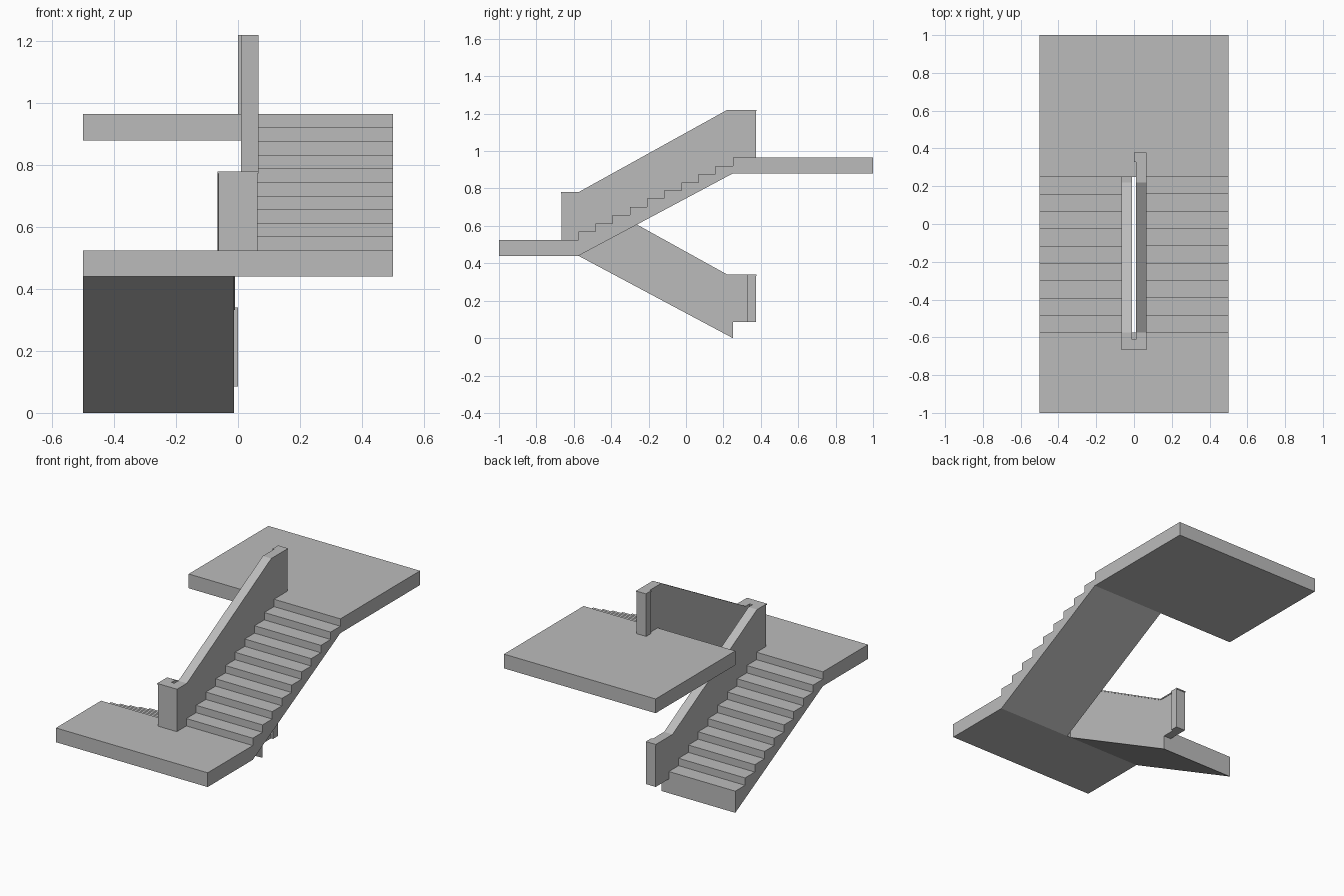
import bpy
import bmesh

cube = bpy.data.objects.get("Cube")
if cube:
    bpy.data.objects.remove(cube)

concrete = bpy.data.materials.new("grey concrete")
concrete.use_nodes = True
grey = (0.5, 0.5, 0.5, 1)
concrete.diffuse_color = grey
concrete.node_tree.nodes["Principled BSDF"].inputs["Base Color"].default_value = grey


def prism(name, points, low, high, axis):
    """Extrude a (y, z) outline along x, or an (x, y) outline along z."""
    bm = bmesh.new()
    place = (lambda a, b: (low, a, b)) if axis == "x" else (lambda a, b: (a, b, low))
    face = bm.faces.new([bm.verts.new(place(a, b)) for a, b in points])
    new = bmesh.ops.extrude_face_region(bm, geom=[face])["geom"]
    shift = (high - low, 0, 0) if axis == "x" else (0, 0, high - low)
    bmesh.ops.translate(bm, vec=shift,
                        verts=[v for v in new if isinstance(v, bmesh.types.BMVert)])
    bmesh.ops.recalc_face_normals(bm, faces=bm.faces)
    mesh = bpy.data.meshes.new(name)
    bm.to_mesh(mesh)
    bm.free()
    mesh.materials.append(concrete)
    obj = bpy.data.objects.new(name, mesh)
    bpy.context.collection.objects.link(obj)


FRONT, BACK = -0.575, 0.25      # ends of both flights
SLAB, RISE, STEPS = 0.085, 0.44, 10
GAP, OUT = 0.0125, 0.0625       # inner and outer faces of the balustrades
KNEE, END = 0.22, 0.375         # where the rail levels off and ends
HEIGHT, CAP, LIP = 0.255, 0.007, 0.003


def landing(name, y0, y1, z):
    prism(name, [(-0.5, y0), (0.5, y0), (0.5, y1), (-0.5, y1)], z, z + SLAB, "z")


def flight(name, x0, x1, y0, y1, z):
    """Stepped top over a sloping soffit, rising from y0 to y1."""
    points = [(y0, z)]
    tread, riser = (y1 - y0) / (STEPS - 1), RISE / STEPS
    for i in range(STEPS - 1):
        top = z + SLAB + riser * (i + 1)
        points += [(y0 + tread * i, top), (y0 + tread * (i + 1), top)]
    points += [(y1, z + RISE + SLAB), (y1, z + RISE)]
    prism(name, points, x0, x1, "x")


def balustrade(name, side, z_front, z_back):
    """Solid sloping parapet with a thin cap and a hooked end post."""
    top_f, top_b = z_front + SLAB + HEIGHT, z_back + SLAB + HEIGHT
    wall = [(FRONT, z_front), (FRONT, top_f - CAP), (KNEE, top_b - CAP),
            (END, top_b - CAP), (END, z_back + SLAB), (BACK, z_back + SLAB),
            (BACK, z_back)]
    x0, x1 = sorted((side * GAP, side * OUT))
    prism(name + "_wall", wall, x0, x1, "x")

    cap = [(FRONT, top_f - CAP), (FRONT, top_f), (KNEE, top_b), (KNEE, top_b - CAP)]
    x0, x1 = sorted((side * (GAP - LIP), side * (OUT + LIP)))
    prism(name + "_sloping_cap", cap, x0, x1, "x")

    hook = [(0, 0.33), (side * GAP, 0.33), (side * GAP, END), (0, END)]
    prism(name + "_end_hook", hook, z_back + SLAB, top_b - CAP, "z")
    inner, outer, back = side * (GAP - LIP), side * (OUT + LIP), END + LIP
    end_cap = [(inner, KNEE), (outer, KNEE), (outer, back), (0, back),
               (0, 0.33 - LIP), (inner, 0.33 - LIP)]
    prism(name + "_end_cap", end_cap, top_b - CAP, top_b, "z")


def turning_post(name, lip, z0, z1):
    """U-shaped post joining both balustrades on the middle landing."""
    a, b, near, slot = GAP - lip, OUT + lip, -0.665 - lip, -0.615 + lip
    prism(name, [(-b, near), (b, near), (b, FRONT), (a, FRONT), (a, slot),
                 (-a, slot), (-a, FRONT), (-b, FRONT)], z0, z1, "z")


# Landings
landing("middle_landing", -1, FRONT, RISE)
landing("upper_landing", BACK, 1, 2 * RISE)

# Flights of stairs
flight("lower_flight", -0.5, -GAP, BACK, FRONT, 0)
flight("upper_flight", GAP, 0.5, FRONT, BACK, RISE)

# Balustrades and the post at the turn
balustrade("lower_balustrade", -1, RISE, 0)
balustrade("upper_balustrade", 1, RISE, 2 * RISE)
post_top = RISE + SLAB + HEIGHT
turning_post("turning_post", 0, RISE + SLAB, post_top - CAP)
turning_post("turning_post_cap", LIP, post_top - CAP, post_top)
